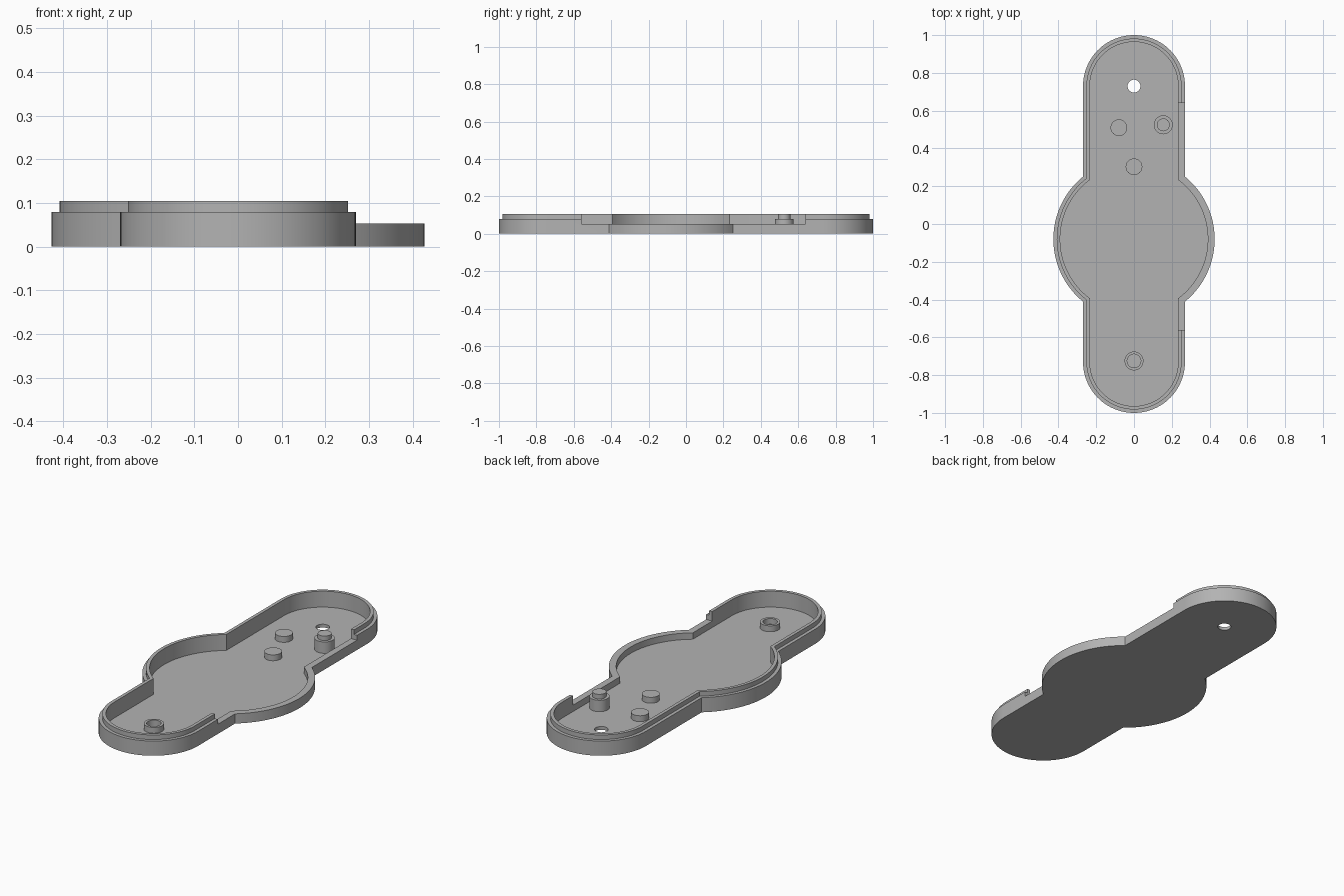
import bpy
import bmesh
from math import sin, cos, pi, asin, sqrt, radians

cube = bpy.data.objects.get("Cube")
if cube:
    bpy.data.objects.remove(cube, do_unlink=True)

grey = bpy.data.materials.new("plain_grey")
grey.use_nodes = True
tone = (0.45, 0.45, 0.45, 1)
grey.diffuse_color = tone
grey.node_tree.nodes["Principled BSDF"].inputs["Base Color"].default_value = tone

HALF_WIDTH, BULGE_RADIUS, BULGE_Y = 0.27, 0.427, -0.08
FLOOR, LOW_WALL, STEP, TOP = 0.018, 0.053, 0.08, 0.105


def arc(cx, cy, r, a, b, n):
    return [(cx + r * cos(a + (b - a) * i / n), cy + r * sin(a + (b - a) * i / n))
            for i in range(n + 1)]


def outline(inset):
    """Rounded bar merged with a round bulge, shrunk by inset."""
    r, R = HALF_WIDTH - inset, BULGE_RADIUS - inset
    a = asin(sqrt(R * R - r * r) / R)
    end = 1 - HALF_WIDTH
    pts = arc(0, BULGE_Y, R, -a, a, 32)
    pts += arc(0, end, r, 0, pi, 48)
    pts += arc(0, BULGE_Y, R, pi - a, pi + a, 32)
    pts += arc(0, -end, r, pi, 2 * pi, 48)
    return pts


def circle(r, x=0, y=0, n=48):
    return arc(x, y, r, 0, 2 * pi * (n - 1) / n, n - 1)


def stack(name, layers):
    """Closed solid through a stack of (points, height) loops."""
    bm = bmesh.new()
    loops = [[bm.verts.new((x, y, z)) for x, y in pts] for pts, z in layers]
    for low, high in zip(loops, loops[1:]):
        n = len(low)
        for i in range(n):
            j = (i + 1) % n
            bm.faces.new((low[i], low[j], high[j], high[i]))
    bm.faces.new(loops[0][::-1])
    bm.faces.new(loops[-1])
    bmesh.ops.recalc_face_normals(bm, faces=bm.faces)
    mesh = bpy.data.meshes.new(name)
    bm.to_mesh(mesh)
    bm.free()
    mesh.materials.append(grey)
    ob = bpy.data.objects.new(name, mesh)
    bpy.context.collection.objects.link(ob)
    return ob


def cut(target, cutter):
    cutter.hide_render = True
    mod = target.modifiers.new("cut", "BOOLEAN")
    mod.operation, mod.solver, mod.object = "DIFFERENCE", "EXACT", cutter
    bpy.context.view_layer.objects.active = target
    bpy.ops.object.modifier_apply(modifier=mod.name)
    bpy.data.objects.remove(cutter, do_unlink=True)


# Tray: outer wall, stepped lip, inner wall and floor
tray = stack("tray", [
    (outline(0), 0), (outline(0), STEP),
    (outline(0.018), STEP), (outline(0.018), TOP),
    (outline(0.036), TOP), (outline(0.036), FLOOR)])

# Lowered wall along the left side
gap = [(0.2, -0.56), (0.6, -0.56), (0.6, 0.64), (0.2, 0.64)]
cut(tray, stack("gap_cutter", [(gap, LOW_WALL), (gap, 0.3)]))

# Hole through the floor
hole = circle(0.034, 0, 0.73)
cut(tray, stack("hole_cutter", [(hole, -0.1), (hole, 0.06)]))


def turned(name, x, y, profile):
    return stack(name, [(circle(r, x, y), z) for r, z in profile])


# Pegs, stepped post and hollow boss standing on the floor
base = FLOOR - 0.004
parts = [tray]
for name, x, y in (("side_peg", -0.08, 0.51), ("middle_peg", 0, 0.303)):
    parts.append(turned(name, x, y, [(0.044, base), (0.044, 0.05)]))
parts.append(turned("stepped_post", 0.155, 0.525, [
    (0.05, base), (0.05, STEP), (0.034, STEP), (0.034, TOP)]))
parts.append(turned("hollow_boss", 0, -0.725, [
    (0.05, base), (0.05, 0.05), (0.036, 0.05), (0.036, FLOOR + 0.001)]))

# Smooth curves with crisp edges
bpy.ops.object.select_all(action="DESELECT")
for ob in parts:
    ob.select_set(True)
bpy.context.view_layer.objects.active = tray
bpy.ops.object.shade_smooth_by_angle(angle=radians(30))
